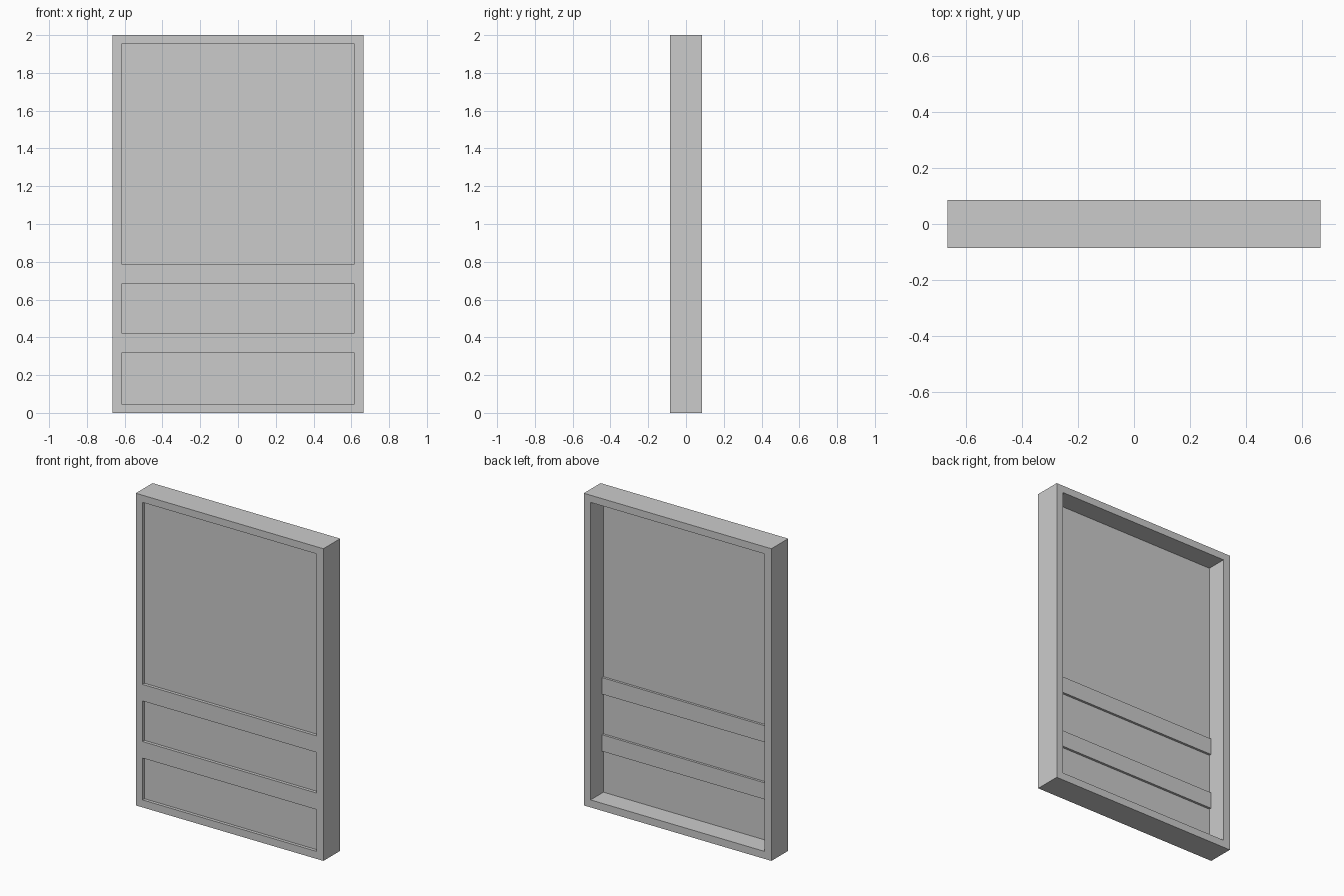
import bpy, bmesh

if "Cube" in bpy.data.objects:
    bpy.data.objects.remove(bpy.data.objects["Cube"])

W, D, H = 0.665, 0.085, 2.0       # half width, half depth, height
IX, Z0, Z1 = 0.617, 0.048, 1.954  # frame opening
RAILS = [(0.316, 0.422), (0.682, 0.788)]
PANEL_FRONT, PANEL_BACK, RAIL_BACK = -0.065, -0.045, -0.03


def new_object(name, bm):
    bmesh.ops.recalc_face_normals(bm, faces=bm.faces)
    mesh = bpy.data.meshes.new(name)
    bm.to_mesh(mesh)
    bm.free()
    obj = bpy.data.objects.new(name, mesh)
    bpy.context.collection.objects.link(obj)
    return obj


def box(name, x, y0, y1, z0, z1):
    bm = bmesh.new()
    bmesh.ops.create_cube(bm, size=1)
    for v in bm.verts:
        v.co = (v.co.x * 2 * x, y0 if v.co.y < 0 else y1, z0 if v.co.z < 0 else z1)
    return new_object(name, bm)


# Outer frame with a through opening
frame = box("outer_frame", W, -D, D, 0, H)


def cut(target, cutter):
    cutter.hide_render = True
    mod = target.modifiers.new("opening", 'BOOLEAN')
    mod.operation = 'DIFFERENCE'
    mod.solver = 'EXACT'
    mod.object = cutter
    bpy.context.view_layer.objects.active = target
    bpy.ops.object.modifier_apply(modifier=mod.name)
    bpy.data.objects.remove(cutter)


# Deep recess behind the rails, then the shallow openings between them
cut(frame, box("rear_recess", IX, RAIL_BACK, D + 0.1, Z0, Z1))
edges = [Z0] + [z for rail in RAILS for z in rail] + [Z1]
for z0, z1 in zip(edges[::2], edges[1::2]):
    cut(frame, box("panel_opening", IX, -D - 0.1, D, z0, z1))

# Thin panels set into the openings
for name, z0, z1 in zip(("lower_panel", "middle_panel", "upper_panel"),
                        edges[::2], edges[1::2]):
    box(name, IX, PANEL_FRONT, PANEL_BACK, z0, z1)
